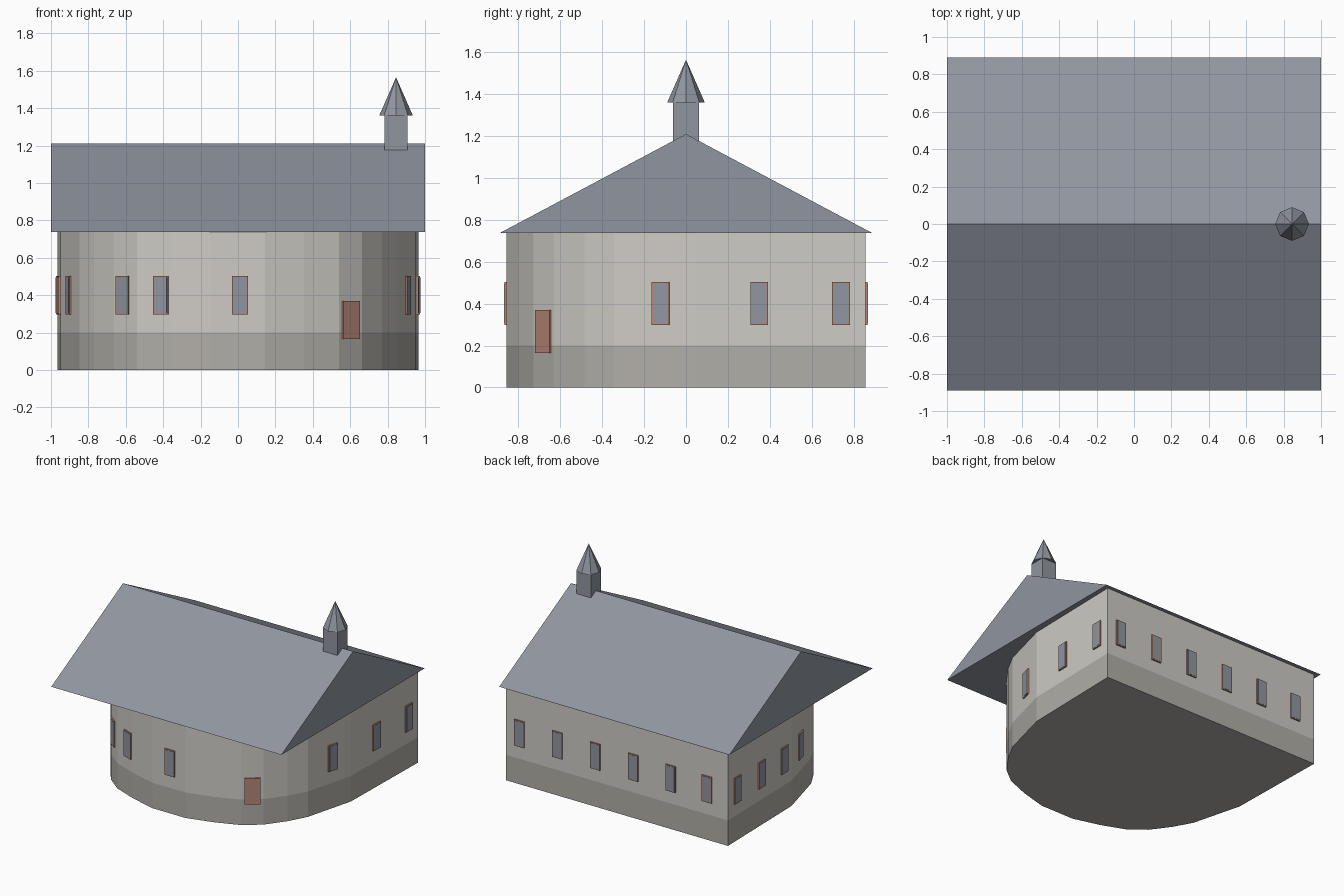
import bpy, bmesh, math
from mathutils import Vector, Matrix

cube = bpy.data.objects.get("Cube")
if cube:
    bpy.data.objects.remove(cube, do_unlink=True)


def material(name, rgb):
    m = bpy.data.materials.new(name)
    m.use_nodes = True
    m.diffuse_color = (*rgb, 1)
    m.node_tree.nodes["Principled BSDF"].inputs["Base Color"].default_value = (*rgb, 1)
    return m


PLASTER = material("pale_plaster", (0.62, 0.60, 0.555))
STONE = material("grey_stone", (0.44, 0.425, 0.39))
SLATE = material("blue_grey_slate", (0.28, 0.305, 0.35))
WOOD = material("red_brown_wood", (0.46, 0.24, 0.18))


def finish(name, bm, *mats):
    bmesh.ops.recalc_face_normals(bm, faces=bm.faces)
    mesh = bpy.data.meshes.new(name)
    bm.to_mesh(mesh)
    bm.free()
    for m in mats:
        mesh.materials.append(m)
    obj = bpy.data.objects.new(name, mesh)
    bpy.context.collection.objects.link(obj)
    return obj


def extrude(bm, points, offset):
    face = bm.faces.new([bm.verts.new(p) for p in points])
    out = bmesh.ops.extrude_face_region(bm, geom=[face], use_keep_orig=True)
    new = [v for v in out["geom"] if isinstance(v, bmesh.types.BMVert)]
    bmesh.ops.translate(bm, verts=new, vec=offset)


def box(name, size, matrix, mat):
    bm = bmesh.new()
    bmesh.ops.create_cube(bm, size=1, matrix=matrix @ Matrix.Diagonal((*size, 1)))
    return finish(name, bm, mat)


# Footprint: straight back wall, round front, mirrored across x
half = [(0.965, 0.857), (0.949, 0.046), (0.847, -0.343), (0.77, -0.485),
        (0.663, -0.63), (0.54, -0.727), (0.353, -0.80), (0.145, -0.857)]
outline = [Vector(p) for p in half] + [Vector((-x, y)) for x, y in reversed(half)]

# Walls with a stone band at the foot
BAND, EAVE, RIDGE = 0.2, 0.74, 1.21
bm = bmesh.new()
extrude(bm, [(p.x, p.y, 0) for p in outline], (0, 0, EAVE))
bmesh.ops.bisect_plane(bm, geom=bm.verts[:] + bm.edges[:] + bm.faces[:],
                       plane_co=(0, 0, BAND), plane_no=(0, 0, 1))
for f in bm.faces:
    f.material_index = int(f.calc_center_median().z < BAND)
finish("walls", bm, PLASTER, STONE)

# Gabled roof
bm = bmesh.new()
extrude(bm, [(-1, -0.89, EAVE - 0.003), (-1, 0.89, EAVE - 0.003), (-1, 0, RIDGE)], (2, 0, 0))
finish("roof", bm, SLATE)

# Turret and spire on the ridge
TURRET_X = 0.845
box("turret", (0.125, 0.125, 0.24), Matrix.Translation((TURRET_X, 0, 1.24)), SLATE)
bm = bmesh.new()
bmesh.ops.create_cone(bm, cap_ends=True, segments=8, radius1=0.09, radius2=0, depth=0.205,
                      matrix=Matrix.Translation((TURRET_X, 0, 1.4625)))
finish("spire", bm, SLATE)


def on_wall(x, y, z):
    """Frame on the nearest wall face: local x along the wall, -y outward."""
    p = Vector((x, y))
    best = None
    for a, b in zip(outline, outline[1:] + outline[:1]):
        d = b - a
        q = a + d * min(1, max(0, (p - a).dot(d) / d.length_squared))
        if best is None or (q - p).length < best[0]:
            best = ((q - p).length, q, d)
    _, q, d = best
    # The outline runs clockwise, so its reverse is the wall's own x axis
    return Matrix.Translation((q.x, q.y, z)) @ Matrix.Rotation(math.atan2(-d.y, -d.x), 4, 'Z')


# Windows: wooden frame with a glass plate
spots = [(x, 0.857) for x in (0.845, 0.515, 0.185, -0.145, -0.47, -0.785)]
spots += [(0.965, 0.74), (0.957, 0.35), (0.905, -0.12)]
spots += [(-0.965, 0.74), (-0.957, 0.43), (-0.95, 0.14), (-0.905, -0.13)]
spots += [(0.01, -0.857), (-0.41, -0.777), (-0.615, -0.667)]
for i, (x, y) in enumerate(spots, 1):
    place = on_wall(x, y, 0.4)
    box(f"window_frame_{i}", (0.085, 0.02, 0.205), place, WOOD)
    box(f"window_glass_{i}", (0.071, 0.008, 0.191),
        place @ Matrix.Translation((0, -0.0075, 0)), SLATE)

# Front door
box("front_door", (0.113, 0.02, 0.205), on_wall(0.601, -0.679, 0.267), WOOD)
